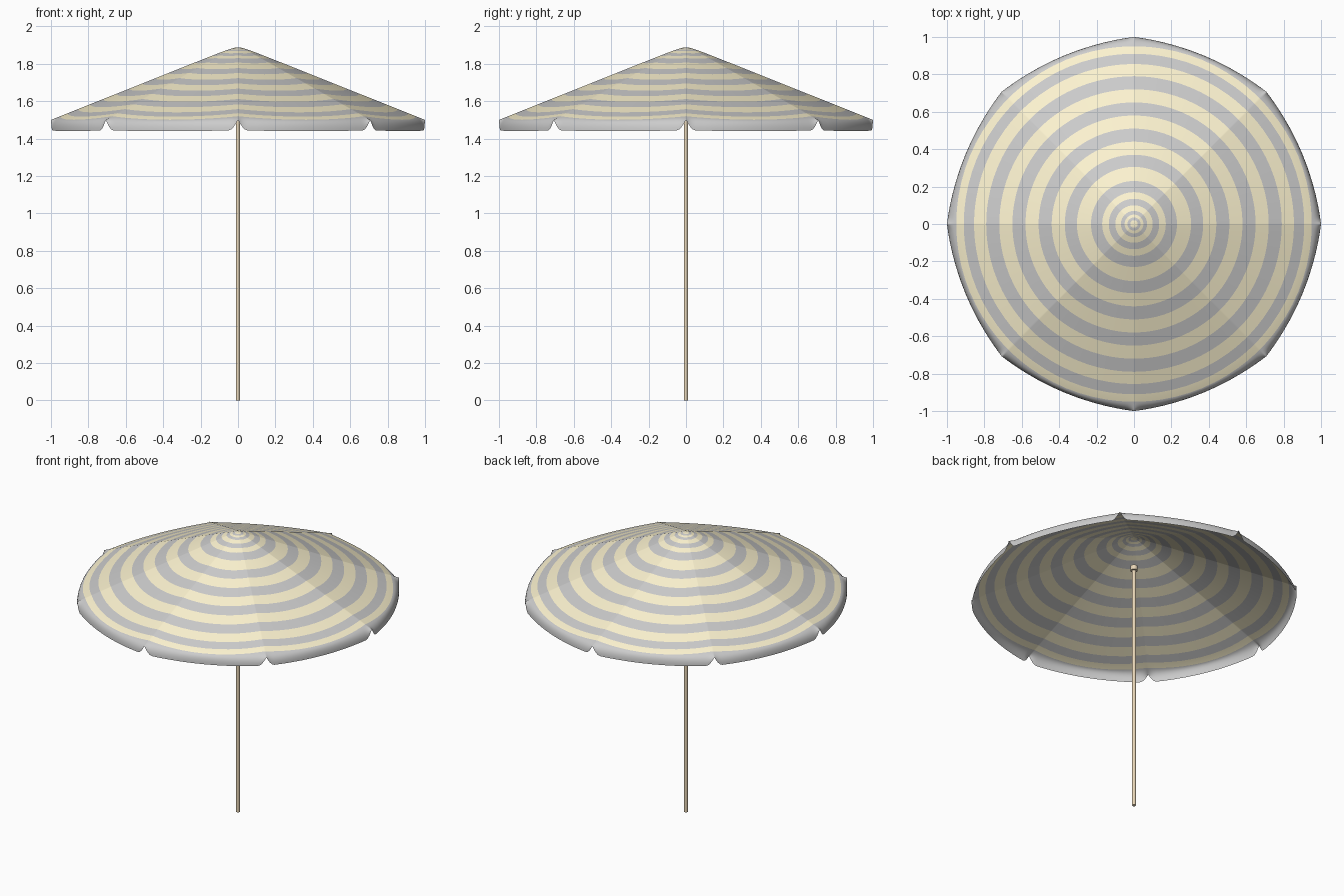
import bpy, bmesh
from math import sin, cos, pi, sqrt

if "Cube" in bpy.data.objects:
    bpy.data.objects.remove(bpy.data.objects["Cube"])


def material(name, rgb):
    m = bpy.data.materials.new(name)
    m.diffuse_color = (*rgb, 1)
    m.use_nodes = True
    m.node_tree.nodes["Principled BSDF"].inputs["Base Color"].default_value = m.diffuse_color
    return m


grey = material("grey_cloth", (0.8, 0.8, 0.8))
yellow = material("yellow_cloth", (0.98, 0.9, 0.63))
wood = material("wood", (0.82, 0.68, 0.48))

# Canopy: stripe boundary radii, then a rounded scalloped valance
STRIPES = [.02, .035, .05, .07, .10, .135, .17, .23, .305, .37, .44, .51,
           .58, .65, .72, .79, .855, .91, .95]
HALF = [-1, -.985, -.965, -.94, -.91, -.87, -.75, -.6, -.4, -.2]
US = HALF + [0] + [-u for u in reversed(HALF[1:])]
RIBS = 8
FLAP_STEPS = 7


def cloth_z(r, b):
    # straight along a rib, sagging slightly towards the panel middle
    return 1.9 - 0.4 * sqrt(r * r + 0.03 ** 2) - 0.02 * r * b


def column(u):
    b = 1 - u * u
    pts = [(r, cloth_z(r, b)) for r in STRIPES]
    rim = 1 - 0.025 * b
    drop = sin(pi / 2 * min(1, (1 - abs(u)) / 0.13))
    p0, p1 = pts[-1], (rim, cloth_z(rim, b))
    p2 = (rim, p1[1] + (1.44 + 0.005 * (1 - b) - p1[1]) * drop)
    for k in range(1, FLAP_STEPS + 1):
        t = k / FLAP_STEPS
        pts.append(tuple((1 - t) ** 2 * a + 2 * t * (1 - t) * c + t * t * d
                         for a, c, d in zip(p0, p1, p2)))
    return pts


bm = bmesh.new()
apex = bm.verts.new((0, 0, cloth_z(0, 0)))
cols = []
for i in range(RIBS):
    for u in US:
        a = (i + (u + 1) / 2) * 2 * pi / RIBS
        cols.append([bm.verts.new((r * cos(a), r * sin(a), z))
                     for r, z in column(u)])
for i, c in enumerate(cols):
    n = cols[(i + 1) % len(cols)]
    bm.faces.new((apex, c[0], n[0])).material_index = 1
    for j in range(len(c) - 1):
        f = bm.faces.new((c[j], c[j + 1], n[j + 1], n[j]))
        f.material_index = j % 2 if j < len(STRIPES) - 1 else 0
for f in bm.faces:
    f.smooth = True
me = bpy.data.meshes.new("canopy")
bm.to_mesh(me)
bm.free()
me.materials.append(grey)
me.materials.append(yellow)
bpy.context.collection.objects.link(bpy.data.objects.new("canopy", me))


# Pole and the small collar at its top
def rod(name, radius, z0, z1):
    bpy.ops.mesh.primitive_cylinder_add(vertices=24, radius=radius, depth=z1 - z0,
                                        location=(0, 0, (z0 + z1) / 2))
    ob = bpy.context.object
    ob.name = name
    ob.data.materials.append(wood)
    bpy.ops.object.shade_smooth_by_angle()


rod("pole", 0.011, 0, 1.68)
rod("top_collar", 0.022, 1.66, 1.69)
